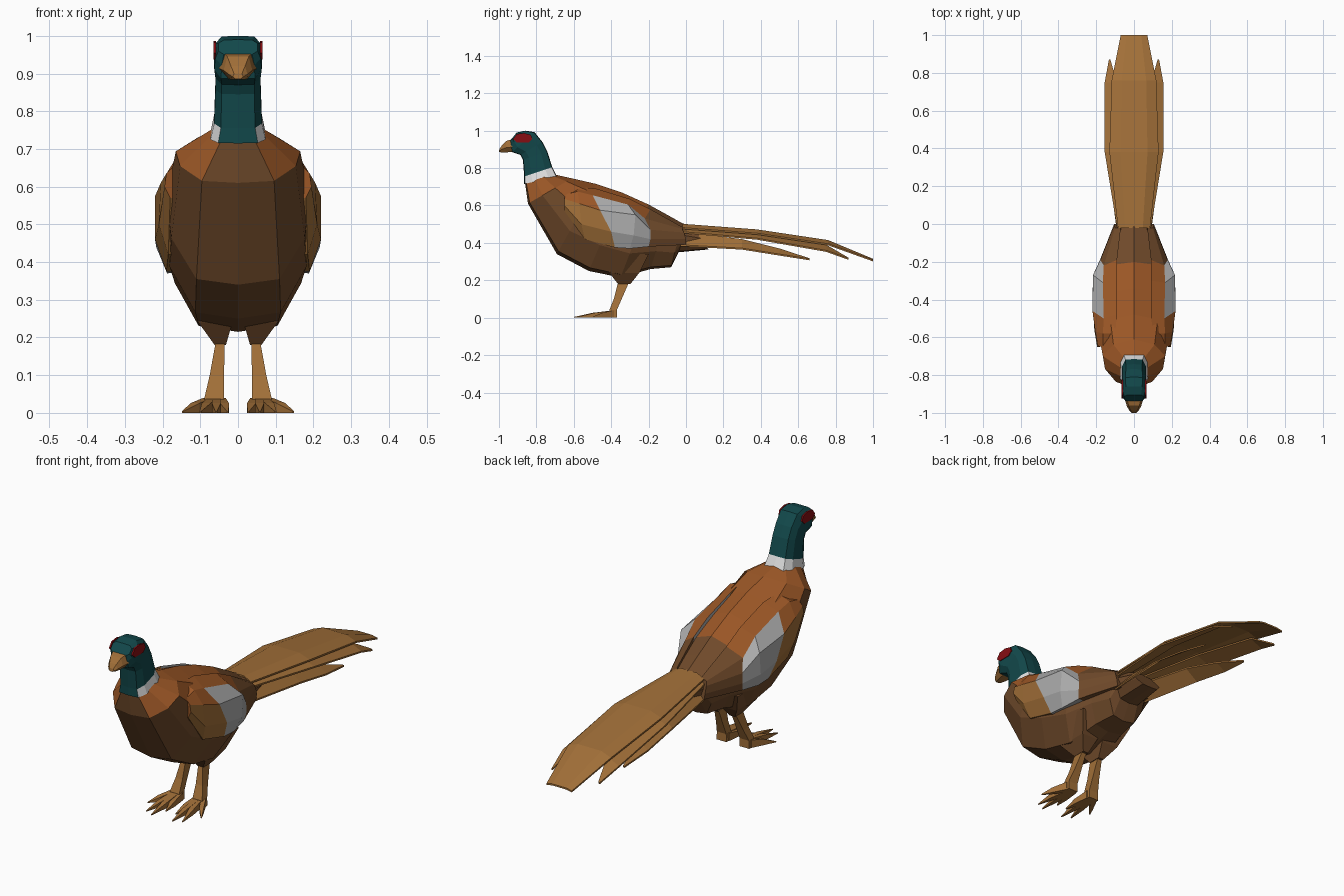
import bpy, bmesh, math
from mathutils import Vector

cube = bpy.data.objects.get("Cube")
if cube:
    bpy.data.objects.remove(cube, do_unlink=True)


def material(name, rgb):
    m = bpy.data.materials.new(name)
    m.use_nodes = True
    m.diffuse_color = (*rgb, 1)
    bsdf = m.node_tree.nodes["Principled BSDF"]
    bsdf.inputs["Base Color"].default_value = (*rgb, 1)
    bsdf.inputs["Roughness"].default_value = 0.9
    return m


TAN = material("tan", (0.36, 0.16, 0.04))
ORANGE = material("rust_orange", (0.34, 0.098, 0.02))
BROWN = material("dark_brown", (0.165, 0.07, 0.024))
GREY = material("wing_grey", (0.42, 0.42, 0.42))
WHITE = material("collar_white", (0.75, 0.75, 0.75))
TEAL = material("dark_teal", (0.006, 0.065, 0.07))
RED = material("red", (0.24, 0.004, 0.006))


def loft(name, rings, mats, rule=None, mirror=False):
    """Skin closed rings of points; rule(ring, segment) picks a material."""
    bm = bmesh.new()
    rows = [[bm.verts.new(p) for p in ring] for ring in rings]
    n = len(rows[0])
    for i in range(len(rows) - 1):
        for j in range(n):
            k = (j + 1) % n
            f = bm.faces.new((rows[i][j], rows[i][k], rows[i + 1][k], rows[i + 1][j]))
            f.material_index = rule(i, j) if rule else 0
    for row, i in ((rows[0], 0), (rows[-1], len(rows) - 2)):
        f = bm.faces.new(row)
        f.material_index = rule(i, 0) if rule else 0
    bmesh.ops.remove_doubles(bm, verts=bm.verts, dist=0.0005)
    bmesh.ops.recalc_face_normals(bm, faces=bm.faces)
    me = bpy.data.meshes.new(name)
    bm.to_mesh(me)
    bm.free()
    for m in mats:
        me.materials.append(m)
    ob = bpy.data.objects.new(name, me)
    bpy.context.collection.objects.link(ob)
    if mirror:
        ob.modifiers.new("mirror", 'MIRROR')
    return ob


def section(spec, half):
    """Symmetric ring between a low/front point and a high/back point."""
    yb, zb, yt, zt, w = spec
    def pt(t, x):
        return (x * w, yb + (yt - yb) * t, zb + (zt - zb) * t)
    right = [pt(t, x) for t, x in half]
    left = [pt(t, -x) for t, x in reversed(half) if x > 0]
    return right + left


def strut(name, path, mats, mirror=True):
    """Four-sided tapered limb; path entries are (x, y, z, half x, half y or z, axis)."""
    rings = []
    for x, y, z, a, b, axis in path:
        ring = []
        for sx, s in ((-1, -1), (1, -1), (1, 1), (-1, 1)):
            d = (sx * a, s * b, 0) if axis == 'z' else (sx * a, 0, s * b)
            ring.append(Vector((x, y, z)) + Vector(d))
        rings.append(ring)
    return loft(name, rings, mats, mirror=mirror)


# Body: low/front point, high/back point, half width
BODY = [
    (-0.862, 0.73, -0.70, 0.765, 0.07),
    (-0.845, 0.61, -0.61, 0.745, 0.165),
    (-0.69, 0.34, -0.48, 0.715, 0.19),
    (-0.52, 0.25, -0.34, 0.668, 0.195),
    (-0.35, 0.215, -0.20, 0.605, 0.18),
    (-0.19, 0.26, -0.10, 0.55, 0.135),
    (-0.08, 0.27, -0.02, 0.505, 0.105),
    (-0.04, 0.35, 0.01, 0.495, 0.09),
    (0.12, 0.365, 0.06, 0.46, 0.075),
]
BODY_HALF = [(0, 0), (0.04, 0.58), (0.33, 0.93), (0.62, 1), (0.88, 0.66), (1, 0)]


def body_colour(i, j):
    j = min(j, 9 - j)
    if i == 0:
        return 1 if j >= 1 else 0
    return 1 if i <= 3 and j >= 3 else 0


loft("body", [section(s, BODY_HALF) for s in BODY], [BROWN, ORANGE], body_colour)

# Neck and head, with the pale collar open at the throat
HEAD = [
    (-0.865, 0.715, -0.69, 0.755, 0.073),
    (-0.865, 0.755, -0.715, 0.805, 0.063),
    (-0.872, 0.845, -0.742, 0.89, 0.06),
    (-0.885, 0.87, -0.768, 0.94, 0.06),
    (-0.93, 0.885, -0.81, 0.992, 0.063),
    (-0.938, 0.92, -0.86, 1.0, 0.06),
    (-0.938, 0.95, -0.905, 0.99, 0.052),
]
HEAD_HALF = [(0, 0), (0.02, 0.72), (0.25, 1), (0.75, 1), (0.98, 0.72), (1, 0)]
loft("neck_and_head", [section(s, HEAD_HALF) for s in HEAD], [TEAL, WHITE],
     lambda i, j: 1 if i == 0 and 1 <= j <= 8 else 0)

# Beak
BEAK = [
    (-0.925, 0.886, -0.925, 0.955, 0.05),
    (-0.965, 0.884, -0.962, 0.945, 0.038),
    (-0.99, 0.884, -0.985, 0.92, 0.025),
    (-1.0, 0.886, -0.998, 0.9, 0.014),
]
loft("beak", [section(s, [(0, 0.5), (0.4, 1), (1, 0.75)]) for s in BEAK], [TAN])

# Red cheek plates
CHEEK = [(-0.925, 0.955), (-0.905, 0.937), (-0.84, 0.937), (-0.822, 0.955),
         (-0.83, 0.978), (-0.865, 0.987), (-0.905, 0.982)]
loft("cheek_patch", [[(x, y, z) for y, z in CHEEK] for x in (0.0585, 0.0655)],
     [RED], mirror=True)

# Wing: columns from shoulder to feather tip, each running from back to belly side
WING = [
    [(.12, -.64, .665), (.165, -.645, .66), (.19, -.65, .635), (.195, -.65, .60), (.18, -.65, .57), (.13, -.63, .57)],
    [(.10, -.58, .70), (.165, -.58, .675), (.205, -.57, .61), (.21, -.56, .50), (.185, -.54, .42), (.13, -.54, .42)],
    [(.09, -.48, .69), (.16, -.50, .655), (.22, -.46, .575), (.22, -.40, .46), (.19, -.38, .375), (.12, -.38, .375)],
    [(.09, -.30, .635), (.165, -.31, .605), (.217, -.27, .55), (.217, -.28, .44), (.188, -.30, .37), (.12, -.30, .38)],
    [(.09, -.19, .58), (.16, -.22, .53), (.178, -.19, .47), (.18, -.19, .42), (.172, -.20, .38), (.10, -.20, .38)],
    [(.07, -.02, .485), (.10, -.02, .475), (.105, -.01, .455), (.105, 0, .42), (.10, 0, .39), (.06, 0, .39)],
]


def wing_colour(i, j):
    if i == 4:
        return 3                                     # folded flight feathers
    if j == 0 or (j == 1 and i < 2):
        return 1                                     # shoulder cover
    return 2 if i >= 2 else 0


loft("wing", WING, [TAN, ORANGE, GREY, BROWN], wing_colour, mirror=True)

# Central tail feathers: y, height, half width, droop of the edge
tail = []
for y, z, w, d in ((-0.02, 0.502, 0.085, 0.02), (0.38, 0.472, 0.13, 0.02),
                   (0.76, 0.415, 0.118, 0.02), (1.0, 0.315, 0.07, 0.006)):
    top = [(-w, y, z - d), (-w * 0.55, y, z), (w * 0.55, y, z), (w, y, z - d)]
    tail.append(top + [(x, yy, zz - 0.008) for x, yy, zz in reversed(top)])
loft("tail_centre", tail, [TAN])


# Side tail feathers: y, inner x, inner z, outer x, outer z
def feather(name, rows):
    rings = [[(xi, y, zi), (xo, y, zo), (xo, y, zo - 0.008), (xi, y, zi - 0.008)]
             for y, xi, zi, xo, zo in rows]
    loft(name, rings, [TAN], mirror=True)


feather("tail_side_feather", [(-0.02, 0.03, 0.485, 0.09, 0.46), (0.38, 0.07, 0.455, 0.155, 0.425),
                              (0.75, 0.09, 0.39, 0.155, 0.36), (0.87, 0.125, 0.32, 0.133, 0.317)])
feather("tail_lower_feather", [(-0.03, 0.04, 0.46, 0.092, 0.39), (0.3, 0.07, 0.42, 0.135, 0.372),
                               (0.5, 0.09, 0.37, 0.14, 0.34), (0.66, 0.115, 0.318, 0.122, 0.315)])

# Thighs, shanks and toes
strut("thigh", [(0.075, -0.33, 0.34, 0.07, 0.13, 'z'), (0.06, -0.33, 0.24, 0.045, 0.08, 'z'),
                (0.047, -0.33, 0.18, 0.015, 0.033, 'z')], [BROWN])
strut("shank", [(0.046, -0.33, 0.20, 0.011, 0.03, 'z'), (0.056, -0.365, 0.10, 0.019, 0.021, 'z'),
                (0.063, -0.39, 0.04, 0.026, 0.02, 'z'), (0.063, -0.39, 0.0, 0.027, 0.02, 'z')], [TAN])
for i, (x0, x1, y1) in enumerate(((0.045, 0.027, -0.53), (0.057, 0.058, -0.60),
                                  (0.068, 0.10, -0.58), (0.08, 0.147, -0.50))):
    strut(f"toe_{i + 1}", [(x0, -0.385, 0.02, 0.012, 0.02, 'y'),
                           ((x0 + x1) / 2, (y1 - 0.40) / 2, 0.013, 0.012, 0.013, 'y'),
                           (x1, y1, 0.002, 0.002, 0.002, 'y')], [TAN])
